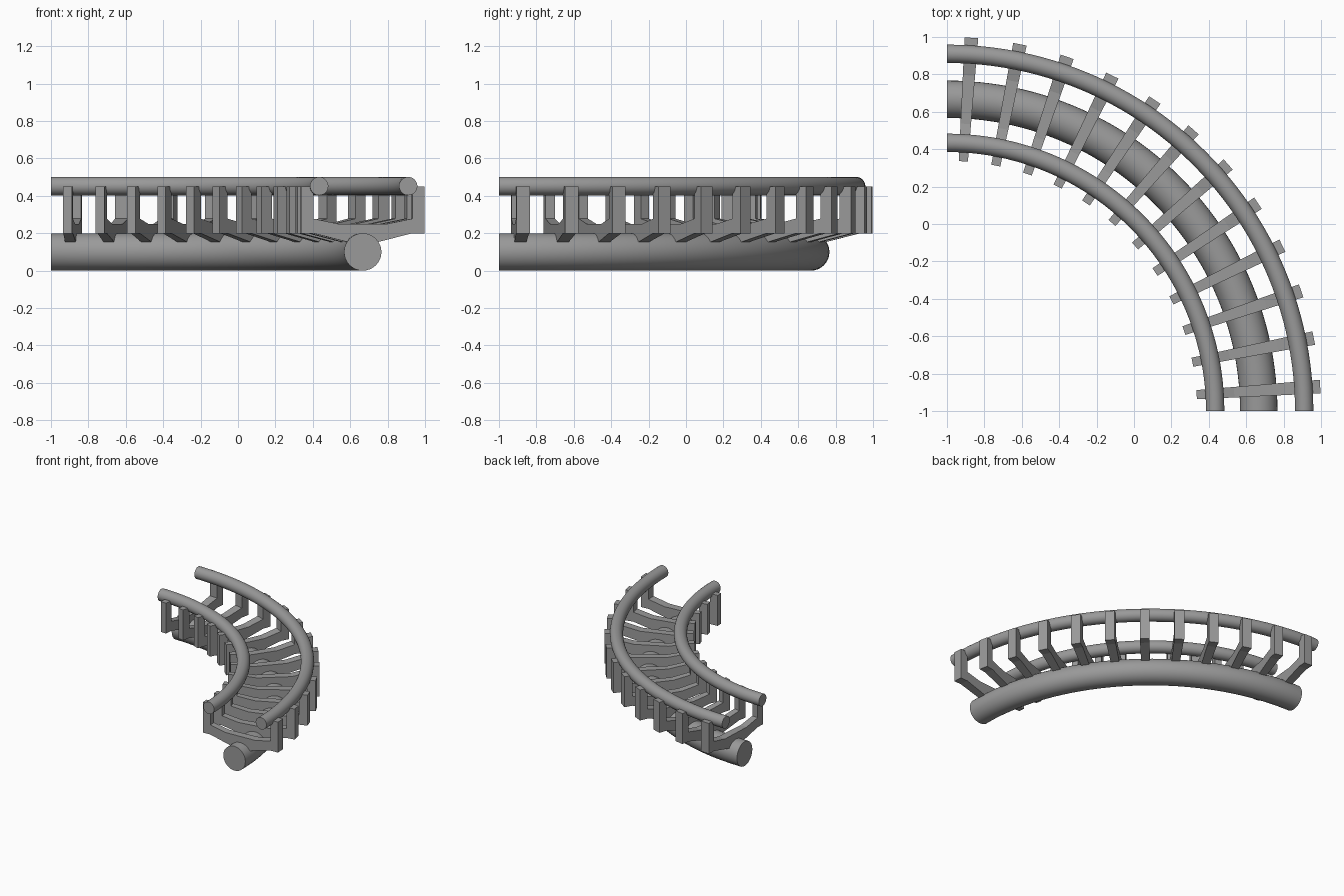
import bpy, bmesh, math

if "Cube" in bpy.data.objects:
    bpy.data.objects.remove(bpy.data.objects["Cube"])

CX, CY = -1.0, -1.0          # centre of the quarter-turn

# Dark grey paint shared by all parts
paint = bpy.data.materials.new("dark_grey")
paint.diffuse_color = (0.32, 0.32, 0.32, 1)
paint.use_nodes = True
paint.node_tree.nodes["Principled BSDF"].inputs["Base Color"].default_value = paint.diffuse_color


def finish(bm, name, smooth):
    bmesh.ops.recalc_face_normals(bm, faces=bm.faces)
    me = bpy.data.meshes.new(name)
    bm.to_mesh(me)
    bm.free()
    me.materials.append(paint)
    ob = bpy.data.objects.new(name, me)
    bpy.context.collection.objects.link(ob)
    if smooth:
        bpy.ops.object.select_all(action='DESELECT')
        ob.select_set(True)
        bpy.context.view_layer.objects.active = ob
        bpy.ops.object.shade_smooth_by_angle(angle=math.radians(40))
    return ob


def sweep(bm, profile, a0, a1, steps):
    """Sweep a closed (radius, z) profile around the turn centre, with caps."""
    rings = []
    for i in range(steps + 1):
        a = a0 + (a1 - a0) * i / steps
        rings.append([bm.verts.new((CX + r * math.cos(a), CY + r * math.sin(a), z))
                      for r, z in profile])
    n = len(profile)
    for r0, r1 in zip(rings, rings[1:]):
        for j in range(n):
            k = (j + 1) % n
            bm.faces.new((r0[j], r0[k], r1[k], r1[j]))
    bm.faces.new(rings[0])
    bm.faces.new(rings[-1])


def tube(name, radius, z, thickness):
    bm = bmesh.new()
    prof = [(radius + thickness * math.cos(t), z + thickness * math.sin(t))
            for t in (2 * math.pi * i / 32 for i in range(32))]
    sweep(bm, prof, 0, math.pi / 2, 48)
    return finish(bm, name, True)


# Spine tube and the two running rails
tube("spine_tube", 1.667, 0.10, 0.10)
tube("inner_rail", 1.434, 0.452, 0.049)
tube("outer_rail", 1.910, 0.452, 0.049)

# Cross ties: U-shaped brackets with sloped arms running into the spine
MID = 1.669
half = [(0.13, 0.25), (0.265, 0.278), (0.265, 0.45), (0.331, 0.45),
        (0.331, 0.20), (0.265, 0.20), (0.07, 0.15)]
tie_profile = [(MID + x, z) for x, z in half] + [(MID - x, z) for x, z in reversed(half)]
COUNT, WIDTH = 12, 0.0365
for i in range(COUNT):
    a = (i + 0.5) * (math.pi / 2) / COUNT
    bm = bmesh.new()
    sweep(bm, tie_profile, a - WIDTH / 2, a + WIDTH / 2, 1)
    finish(bm, f"cross_tie_{i + 1:02d}", False)
